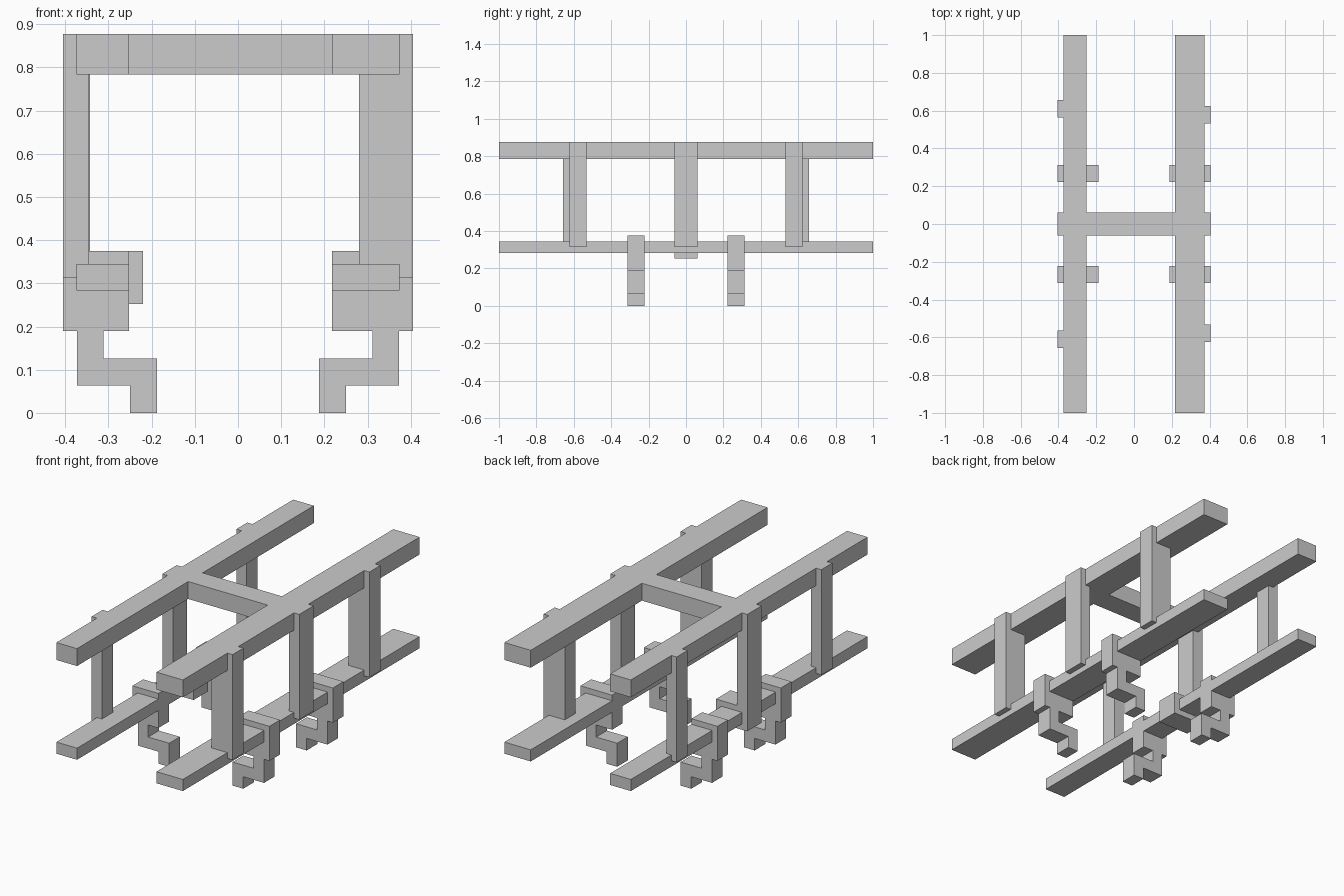
import bpy, bmesh

if "Cube" in bpy.data.objects:
    bpy.data.objects.remove(bpy.data.objects["Cube"])


def box(name, x, y, z):
    """Axis-aligned box from (min, max) pairs."""
    bm = bmesh.new()
    bmesh.ops.create_cube(bm, size=1)
    for v in bm.verts:
        v.co = [(a + b) / 2 + c * (b - a) for (a, b), c in zip((x, y, z), v.co)]
    me = bpy.data.meshes.new(name)
    bm.to_mesh(me)
    bm.free()
    ob = bpy.data.objects.new(name, me)
    bpy.context.collection.objects.link(ob)
    return ob


def extrude_y(name, profile, y):
    """Extrude an x-z outline between two y values."""
    bm = bmesh.new()
    face = bm.faces.new([bm.verts.new((px, y[0], pz)) for px, pz in profile])
    geom = bmesh.ops.extrude_face_region(bm, geom=[face])["geom"]
    verts = [g for g in geom if isinstance(g, bmesh.types.BMVert)]
    bmesh.ops.translate(bm, verts=verts, vec=(0, y[1] - y[0], 0))
    bmesh.ops.recalc_face_normals(bm, faces=bm.faces)
    me = bpy.data.meshes.new(name)
    bm.to_mesh(me)
    bm.free()
    ob = bpy.data.objects.new(name, me)
    bpy.context.collection.objects.link(ob)
    return ob


TOP = (0.784, 0.877)
LOW = (0.283, 0.345)
POST = (0.314, 0.877)
MID = (-0.061, 0.061)

# side name, sign, rail inner edge, end post inner edge, end post y range
sides = [("left", -1, 0.252, 0.345, (0.565, 0.657)),
         ("right", 1, 0.218, 0.28, (0.532, 0.624))]

for side, s, inner, post_in, post_y in sides:
    def span(a, b):
        return tuple(sorted((s * a, s * b)))

    # long rails
    box(f"{side}_top_rail", span(inner, 0.374), (-1, 1), TOP)
    box(f"{side}_lower_rail", span(inner, 0.374), (-1, 1), LOW)

    # upright posts
    box(f"{side}_middle_post", span(0.343, 0.405), MID, POST)
    for end, e in (("front", -1), ("back", 1)):
        box(f"{side}_{end}_post", span(post_in, 0.405),
            sorted((e * post_y[0], e * post_y[1])), POST)

        # stepped hanger: clamp block, arm, and foot
        outline = [(inner, 0.375), (0.405, 0.375), (0.405, 0.19), (0.373, 0.19),
                   (0.373, 0.064), (0.25, 0.064), (0.25, 0), (0.188, 0),
                   (0.188, 0.126), (0.312, 0.126), (0.312, 0.19), (inner, 0.19)]
        extrude_y(f"{side}_{end}_hanger", [(s * px, pz) for px, pz in outline],
                  sorted((e * 0.223, e * 0.313)))

# cross beam joining the top rails
box("cross_beam", (-0.252, 0.218), MID, TOP)

# collar around the left lower rail
box("left_collar", (-0.405, -0.22), MID, (0.252, 0.375))
